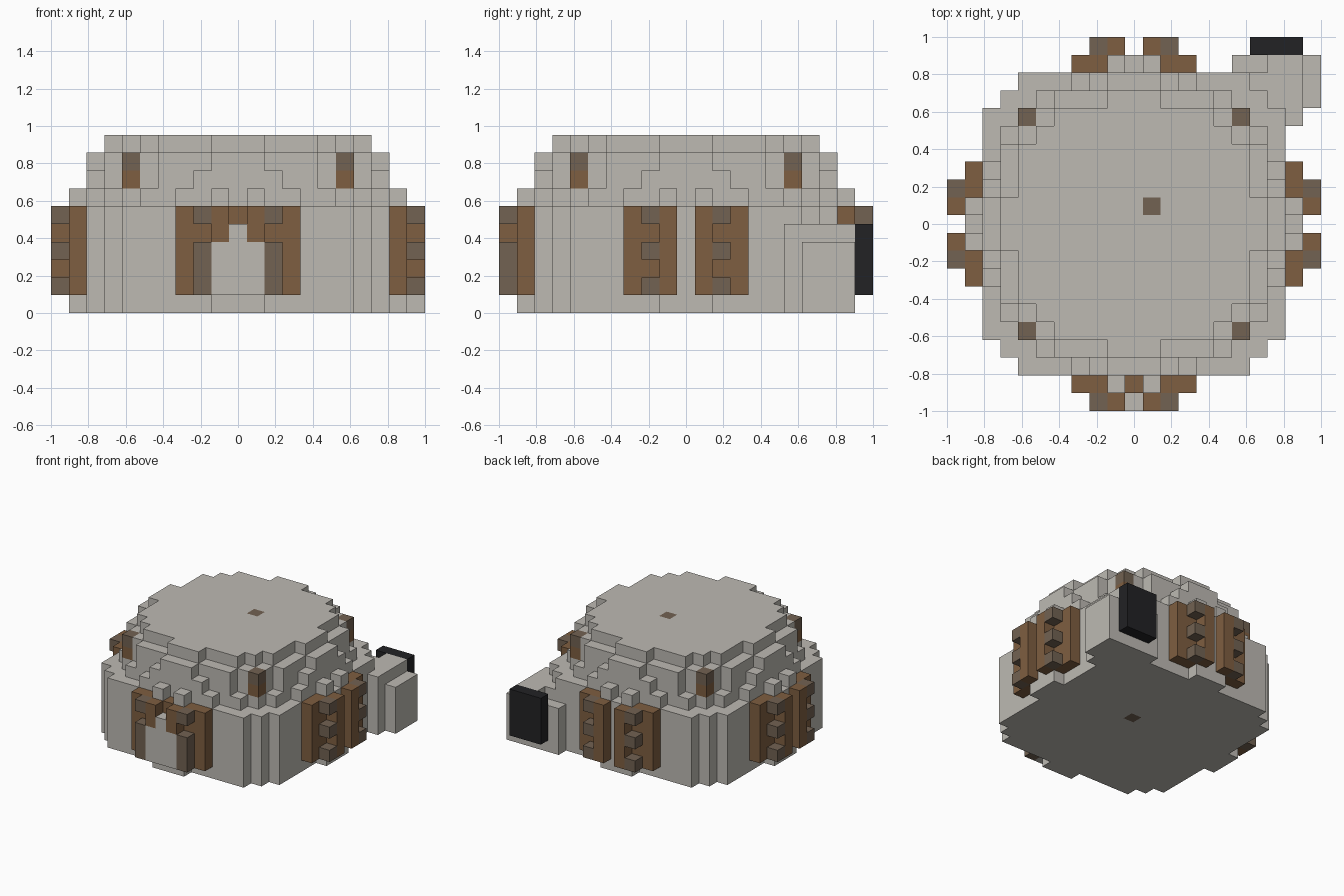
import bpy, bmesh
from mathutils import Vector

if "Cube" in bpy.data.objects:
    bpy.data.objects.remove(bpy.data.objects["Cube"])

CELL = 2 / 21          # edge of one block


def material(name, r, g, b):
    mat = bpy.data.materials.new(name)
    mat.use_nodes = True
    mat.diffuse_color = (r, g, b, 1)
    mat.node_tree.nodes["Principled BSDF"].inputs["Base Color"].default_value = (r, g, b, 1)
    return mat


MATS = {
    "stone": material("pale_stone", 0.51, 0.49, 0.45),
    "wood": material("warm_wood", 0.21, 0.112, 0.052),
    "bark": material("dark_wood", 0.168, 0.122, 0.084),
    "black": material("black_panel", 0.016, 0.016, 0.018),
}
SLOTS = list(MATS)
cells = {}             # (x, y, z) -> (part, colour)


def block(part, colour, xs, ys, zs):
    """Fill a box of blocks; each range is inclusive."""
    for x in range(xs[0], xs[1] + 1):
        for y in range(ys[0], ys[1] + 1):
            for z in range(zs[0], zs[1] + 1):
                cells[x, y, z] = (part, colour)


def disc(part, z, limit, reach):
    """Fill one round layer of stone."""
    for x in range(-reach, reach + 1):
        for y in range(-reach, reach + 1):
            if x * x + y * y <= limit:
                cells[x, y, z] = (part, "stone")


def side_block(part, colour, turn, across, out, zs):
    """Place blocks on one of four sides, mirrored about its middle."""
    for s in (-1, 1):
        for a in range(across[0], across[1] + 1):
            x, y = s * a, -out
            for _ in range(turn):
                x, y = -y, x
            block(part, colour, (x, x), (y, y), zs)


# Round outer wall and the stepped roof
for z in range(6):
    disc("wall", z, 100, 8)
for z, limit, reach in ((6, 79, 8), (7, 70, 8), (8, 66, 8), (9, 52, 7)):
    disc("roof", z, limit, reach)

# Stone bays and wooden frames on all four sides
for turn, name in enumerate(("front", "left", "back", "right")):
    side_block("wall", "stone", turn, (0, 1), 9, (0, 5))
    side_block("roof", "stone", turn, (1, 1), 9, (6, 6))
    frame = name + "_frame"
    side_block(frame, "wood", turn, (2, 3), 9, (1, 5))
    if name == "front":
        side_block(frame, "wood", turn, (1, 1), 10, (4, 5))
        side_block(frame, "bark", turn, (2, 2), 10, (1, 3))
        side_block(frame, "bark", turn, (2, 2), 10, (5, 5))
    else:
        side_block(frame, "wood", turn, (1, 1), 10, (1, 5))
        for z in (1, 3, 5):
            side_block(frame, "bark", turn, (2, 2), 10, (z, z))

# Front door with its pointed top and lintel
block("door", "stone", (-1, 1), (-10, -10), (1, 3))
block("door", "stone", (0, 0), (-10, -10), (4, 4))
block("front_frame", "wood", (0, 0), (-9, -9), (5, 5))

# Corner posts set into the roof
for x in (-6, 6):
    for y in (-6, 6):
        block("corner_posts", "wood", (x, x), (y, y), (7, 7))
        block("corner_posts", "bark", (x, x), (y, y), (8, 8))

# Corner annex with the black back panel
for x in range(6, 10):
    for y in range(6, 10):
        if (x, y, 0) not in cells:
            top = 3 if y == 9 and x < 8 else 4
            block("annex", "stone", (x, x), (y, y), (0, top))
block("annex", "stone", (10, 10), (7, 9), (0, 3))
block("back_panel", "black", (7, 9), (10, 10), (1, 4))

# Central pole, flush with roof and floor
block("centre_pole", "bark", (1, 1), (1, 1), (0, 9))

# Turn the exposed block faces into one clean mesh per part
for part in dict.fromkeys(p for p, _ in cells.values()):
    bm = bmesh.new()
    corners = {}

    def corner(p):
        key = tuple(round(2 * c) for c in p)
        if key not in corners:
            corners[key] = bm.verts.new(p * CELL)
        return corners[key]

    for pos, (owner, colour) in cells.items():
        if owner != part:
            continue
        middle = Vector(pos) + Vector((0, 0, 0.5))
        for axis in range(3):
            for sign in (-1, 1):
                n = Vector((0, 0, 0))
                n[axis] = sign
                if tuple(int(a + b) for a, b in zip(pos, n)) in cells:
                    continue
                u = Vector((0, 0, 0))
                u[(axis + 1) % 3] = 0.5
                v = n.cross(u)
                c = middle + n / 2
                face = bm.faces.new([corner(q) for q in (c - u - v, c + u - v, c + u + v, c - u + v)])
                face.material_index = SLOTS.index(colour)
    bm.normal_update()
    bmesh.ops.dissolve_limit(bm, angle_limit=0.02, verts=bm.verts, edges=bm.edges, delimit={"MATERIAL"})
    mesh = bpy.data.meshes.new(part)
    bm.to_mesh(mesh)
    bm.free()
    for mat in MATS.values():
        mesh.materials.append(mat)
    bpy.context.collection.objects.link(bpy.data.objects.new(part, mesh))
